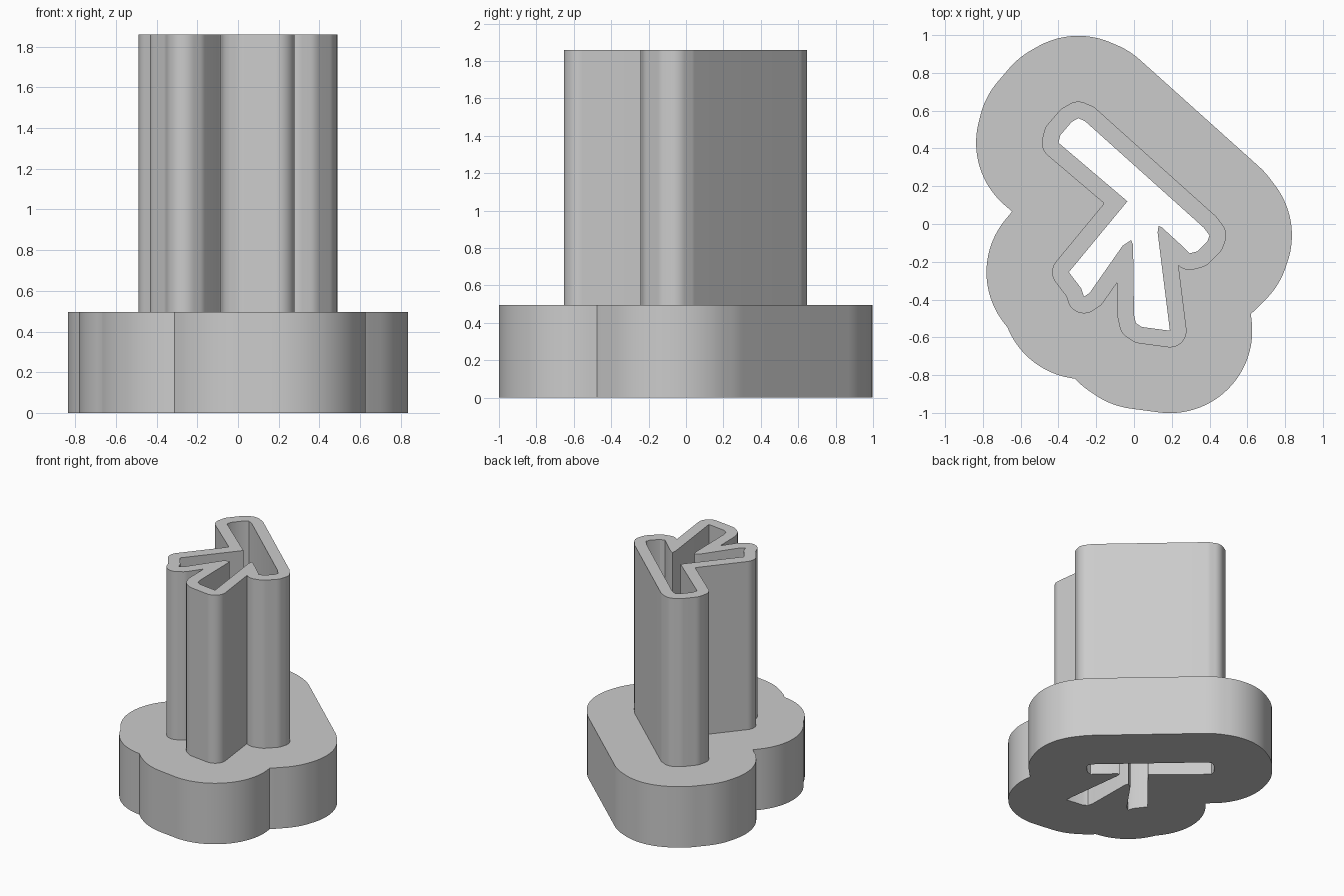
import bpy
import bmesh
import math
from mathutils import Vector
from mathutils.geometry import intersect_point_line

cube = bpy.data.objects.get("Cube")
if cube:
    bpy.data.objects.remove(cube, do_unlink=True)

BASE_HEIGHT, TOTAL_HEIGHT = 0.495, 1.86
WALL_OFFSET, BASE_OFFSET = 0.088, 0.436

# Inner opening, clockwise: long bar, front leg, left branch
OPENING = [Vector(p) for p in (
    (-.40, .43), (-.39, .47), (-.33, .54), (-.295, .56), (-.26, .545),
    (.37, -.02), (.4, -.06), (.39, -.09), (.335, -.145), (.295, -.155),
    (.27, -.13), (.15, -.02), (.13, -.01), (.125, -.045), (.19, -.565),
    (.04, -.545), (.01, -.525), (0, -.48), (-.005, -.11), (-.015, -.085),
    (-.06, -.115), (-.235, -.365), (-.265, -.385), (-.28, -.34), (-.345, -.255),
    (-.035, .12),
)]
EDGES = list(zip(OPENING, OPENING[1:] + OPENING[:1]))


def distance_to_opening(p):
    best = 9.0
    for a, b in EDGES:
        near, t = intersect_point_line(p, a, b)
        t = min(max(t, 0), 1)
        best = min(best, (p - a.lerp(b, t)).length)
    return best


def grow(dist):
    """Round-cornered outline at a fixed distance outside the opening."""
    points = []
    for i, (a, b) in enumerate(EDGES):
        along = (b - a).normalized()
        normal = Vector((-along.y, along.x))
        steps = max(1, int((b - a).length / 0.005))
        points += [a.lerp(b, k / steps) + normal * dist for k in range(steps + 1)]
        # Arc around each convex corner
        c = EDGES[(i + 1) % len(EDGES)][1]
        turn = (c - b).normalized()
        angle = math.atan2(along.cross(turn), along.dot(turn))
        if angle < 0:
            count = max(2, int(-angle / 0.04))
            for k in range(1, count):
                s = angle * k / count
                spun = Vector((normal.x * math.cos(s) - normal.y * math.sin(s),
                               normal.x * math.sin(s) + normal.y * math.cos(s)))
                points.append(b + spun * dist)
    points = [p for p in points if distance_to_opening(p) > dist - 0.0005]
    # Keep only the points that bend the outline
    kept = [points[0]]
    for p, after in zip(points[1:], points[2:] + points[:1]):
        u, v = p - kept[-1], after - p
        if u.length < 0.004:
            continue
        if v.length < 1e-5 or abs(u.cross(v)) > 0.005 * u.length * v.length:
            kept.append(p)
    return kept


def ring_prism(name, outer, bottom, top, material):
    """Upright band between an outer outline and the opening."""
    bm = bmesh.new()
    edges = []
    for outline in (outer, OPENING):
        verts = [bm.verts.new((p.x, p.y, bottom)) for p in outline]
        edges += [bm.edges.new(pair) for pair in zip(verts, verts[1:] + verts[:1])]
    bmesh.ops.triangle_fill(bm, edges=edges, use_beauty=True, normal=(0, 0, 1))
    lifted = bmesh.ops.extrude_face_region(bm, geom=bm.faces[:], use_keep_orig=True)
    moved = [g for g in lifted["geom"] if isinstance(g, bmesh.types.BMVert)]
    bmesh.ops.translate(bm, verts=moved, vec=(0, 0, top - bottom))
    bmesh.ops.recalc_face_normals(bm, faces=bm.faces[:])
    mesh = bpy.data.meshes.new(name)
    bm.to_mesh(mesh)
    bm.free()
    mesh.materials.append(material)
    obj = bpy.data.objects.new(name, mesh)
    bpy.context.collection.objects.link(obj)
    bpy.ops.object.select_all(action="DESELECT")
    obj.select_set(True)
    bpy.context.view_layer.objects.active = obj
    bpy.ops.object.shade_smooth_by_angle(angle=math.radians(30))
    return obj


grey = bpy.data.materials.new("light grey plastic")
grey.use_nodes = True
grey.diffuse_color = (0.6, 0.6, 0.6, 1)
grey.node_tree.nodes["Principled BSDF"].inputs["Base Color"].default_value = grey.diffuse_color

# Broad grip at the bottom, thin cutting wall above it
ring_prism("grip_base", grow(BASE_OFFSET), 0, BASE_HEIGHT, grey)
ring_prism("cutting_wall", grow(WALL_OFFSET), BASE_HEIGHT, TOTAL_HEIGHT, grey)
